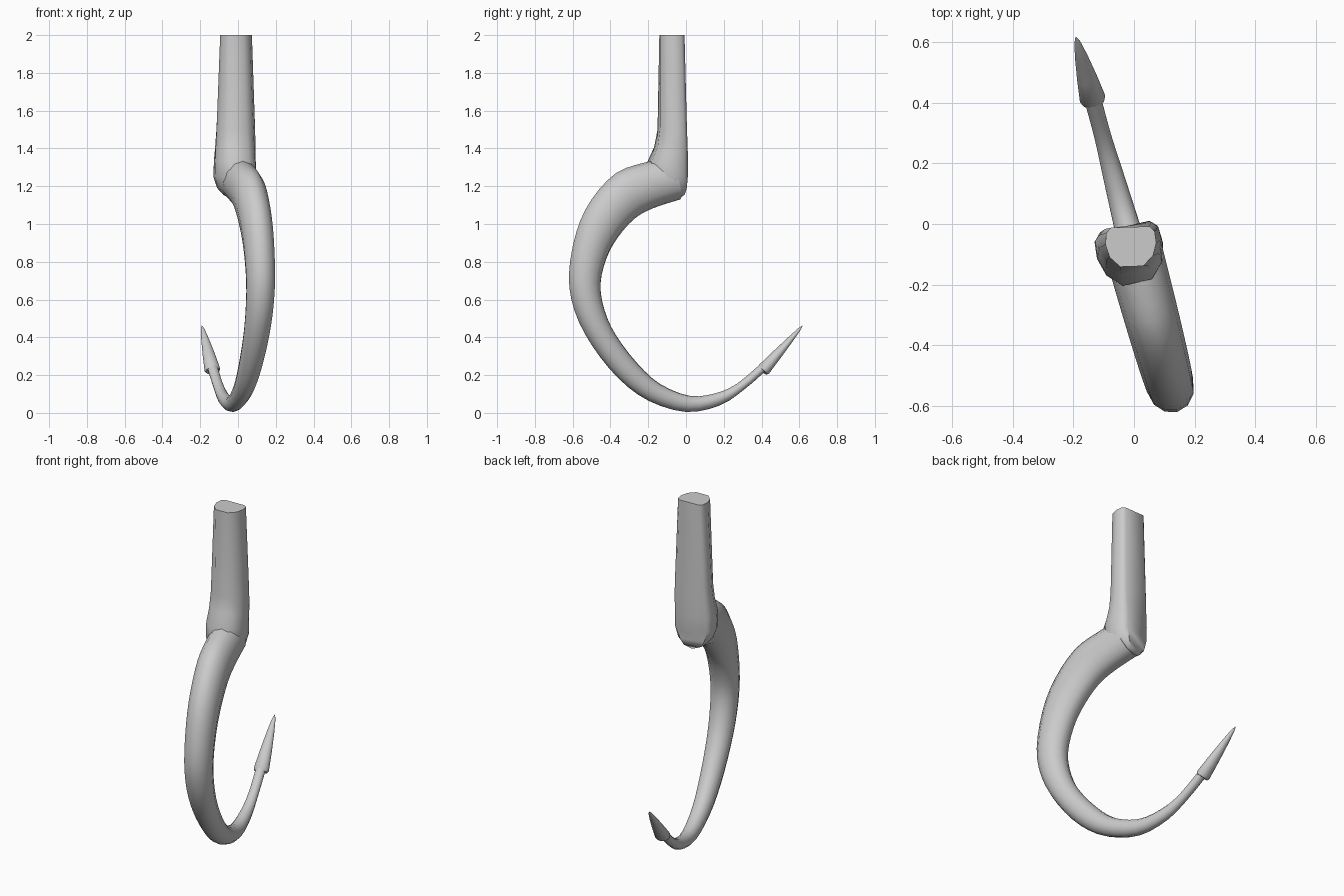
import bpy, bmesh, math
from mathutils import Vector

if "Cube" in bpy.data.objects:
    bpy.data.objects.remove(bpy.data.objects["Cube"])

SLOPE = -0.27                       # hook plane leans across x as y grows
SIDE = Vector((1, -SLOPE, 0)).normalized()


def loft(name, rings, angle):
    bm = bmesh.new()
    loops = [[bm.verts.new(p) for p in ring] for ring in rings]
    n = len(loops[0])
    for a, b in zip(loops, loops[1:]):
        for i in range(n):
            j = (i + 1) % n
            bm.faces.new((a[i], a[j], b[j], b[i]))
    bm.faces.new(loops[0])
    bm.faces.new(loops[-1])
    bmesh.ops.recalc_face_normals(bm, faces=bm.faces)
    mesh = bpy.data.meshes.new(name)
    bm.to_mesh(mesh)
    bm.free()
    ob = bpy.data.objects.new(name, mesh)
    bpy.context.collection.objects.link(ob)
    bpy.ops.object.select_all(action='DESELECT')
    bpy.context.view_layer.objects.active = ob
    ob.select_set(True)
    bpy.ops.object.shade_smooth_by_angle(angle=math.radians(angle))
    return ob


def hook_ring(oy, oz, iy, iz, w, sides=12):
    """Oval between an outer and an inner outline point, w = half width."""
    def place(y, z):
        return Vector((-0.025 + SLOPE * y, y, z))
    o, i = place(oy, oz), place(iy, iz)
    mid, half = (o + i) / 2, (o - i) / 2
    return [mid + half * math.cos(t) + SIDE * w * math.sin(t)
            for t in (2 * math.pi * k / sides for k in range(sides))]


def smooth_rows(rows, steps):
    """Catmull-Rom interpolation through the rows."""
    pts = [rows[0]] + rows + [rows[-1]]
    out = []
    for a, b, c, d in zip(pts, pts[1:], pts[2:], pts[3:]):
        for s in range(steps):
            t = s / steps
            out.append([0.5 * (2 * q + (r - p) * t + (2 * p - 5 * q + 4 * r - u) * t * t
                               + (3 * q - p - 3 * r + u) * t ** 3)
                        for p, q, r, u in zip(a, b, c, d)])
    return out + [rows[-1]]


# curved hook: outer y, z, inner y, z, half width
hook = [
    (-0.10, 1.35, -0.03, 1.13, 0.095),
    (-0.22, 1.325, -0.17, 1.085, 0.093),
    (-0.37, 1.27, -0.27, 1.03, 0.09),
    (-0.50, 1.13, -0.36, 0.93, 0.086),
    (-0.58, 0.96, -0.42, 0.82, 0.082),
    (-0.62, 0.73, -0.453, 0.68, 0.078),
    (-0.59, 0.54, -0.43, 0.54, 0.074),
    (-0.50, 0.36, -0.37, 0.41, 0.068),
    (-0.36, 0.185, -0.26, 0.265, 0.06),
    (-0.20, 0.065, -0.14, 0.155, 0.051),
    (0.00, 0.005, 0.02, 0.09, 0.042),
    (0.18, 0.04, 0.16, 0.105, 0.034),
    (0.31, 0.125, 0.27, 0.155, 0.028),
    (0.425, 0.225, 0.39, 0.255, 0.028),
]
loft("hook_curve", [hook_ring(*r) for r in smooth_rows(hook, 3)], 60)

# pointed tip with a small collar: position along axis, half thickness, half width
by, bz, dy, dz = 0.405, 0.222, 0.212, 0.24
ny, nz = 0.75, -0.66
tip = []
for t, a, w in [(0, 0.029, 0.038), (0.04, 0.035, 0.043), (0.35, 0.027, 0.034),
                (0.7, 0.016, 0.021), (0.92, 0.008, 0.010), (1, 0.001, 0.001)]:
    y, z = by + dy * t, bz + dz * t
    tip.append(hook_ring(y + ny * a, z + nz * a, y - ny * a, z - nz * a, w))
loft("hook_tip", tip, 45)

# shank: rounded front, flat back, twisting into the hook plane at the bottom
half_section = [(0.45, -1), (0.85, -0.5), (1, 0.15), (0.95, 0.75), (0.75, 1)]
section = half_section + [(-x, y) for x, y in reversed(half_section)]
shank = []
for z, hw, y0, y1, turn in [
        (2.0, 0.084, -0.14, -0.01, 2), (1.5, 0.103, -0.145, -0.005, 8),
        (1.41, 0.107, -0.16, -0.005, 11), (1.33, 0.11, -0.195, -0.006, 13),
        (1.25, 0.112, -0.195, -0.008, 14), (1.19, 0.092, -0.18, -0.01, 14),
        (1.155, 0.06, -0.16, -0.016, 14), (1.14, 0.035, -0.14, -0.035, 14)]:
    c, s = math.cos(math.radians(turn)), math.sin(math.radians(turn))
    cy, hy = (y0 + y1) / 2, (y1 - y0) / 2
    shank.append([(-0.01 + u * hw * c - v * hy * s, cy + u * hw * s + v * hy * c, z)
                  for u, v in section])
loft("shank", shank, 48)
